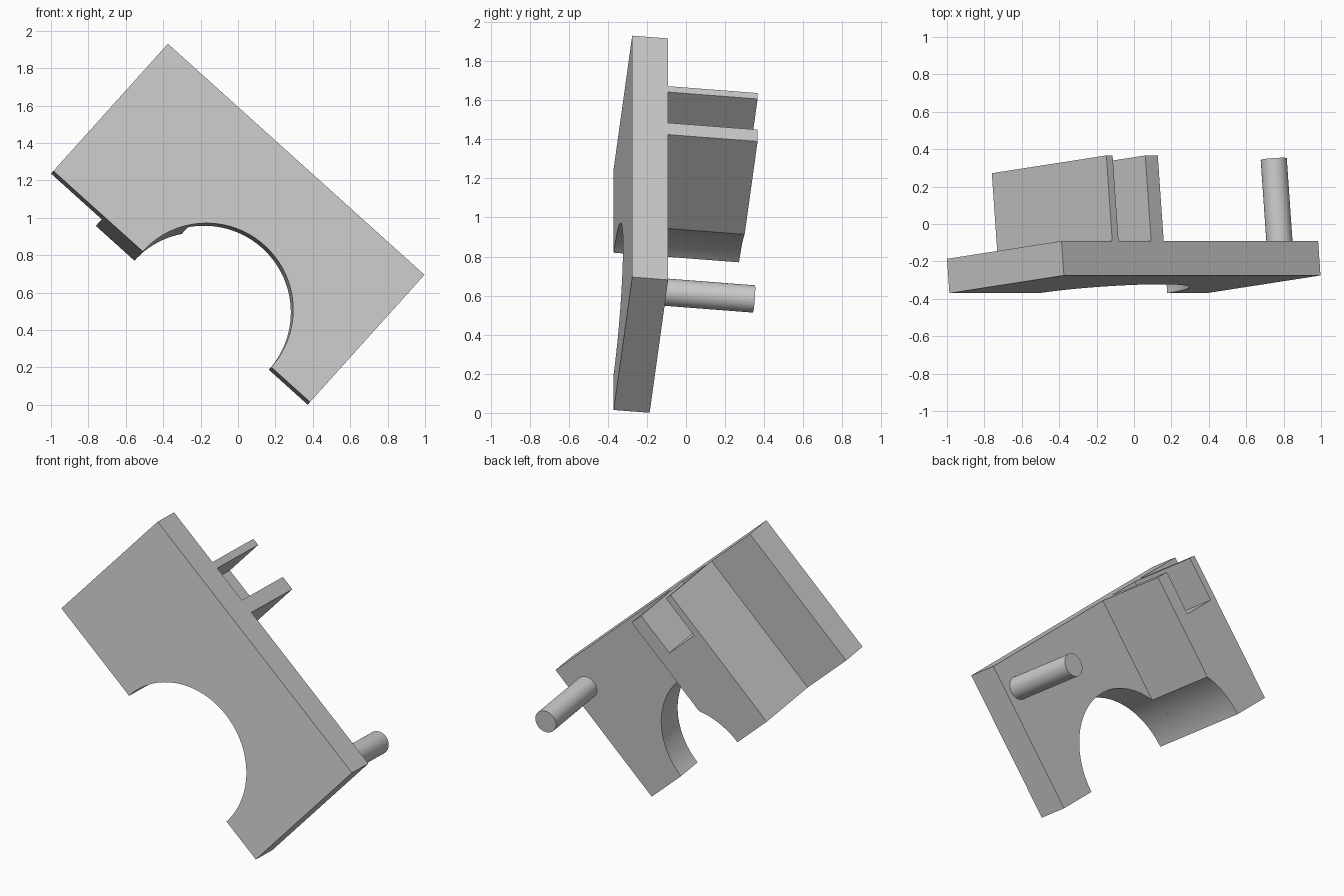
import bpy
import bmesh
from math import asin, cos, pi, sin
from mathutils import Matrix, Vector

cube = bpy.data.objects.get("Cube")
if cube:
    bpy.data.objects.remove(cube, do_unlink=True)

grey = bpy.data.materials.new("plain grey")
grey.use_nodes = True
colour = (0.6, 0.6, 0.6, 1)
grey.diffuse_color = colour
grey.node_tree.nodes["Principled BSDF"].inputs["Base Color"].default_value = colour

# Tilted frame of the bracket: along its length, up its height, out of its back
along = Vector((0.743, 0, -0.669)).normalized()
height = Vector((0.665, 0.103, 0.739)).normalized()
height = (height - along * height.dot(along)).normalized()
back = height.cross(along)
frame = Matrix((height, along, back)).transposed().to_4x4()
frame.translation = (-0.987, -0.37, 1.25)

LENGTH, HEIGHT, THICK, DEPTH = 1.846, 0.92, 0.185, 0.645
CENTRE, RADIUS = 1.105, 0.462


def notch(start, end, steps):
    """Points on the round notch, as (along, height) pairs."""
    angles = [start + (end - start) * i / steps for i in range(steps + 1)]
    return [(CENTRE - RADIUS * cos(a), RADIUS * sin(a)) for a in angles]


def extrude(name, profile, low, high):
    """Solid with the given outline between two depths."""
    bm = bmesh.new()
    face = bm.faces.new([bm.verts.new((v, u, low)) for u, v in profile])
    grown = bmesh.ops.extrude_face_region(bm, geom=[face])["geom"]
    verts = [g for g in grown if isinstance(g, bmesh.types.BMVert)]
    bmesh.ops.translate(bm, verts=verts, vec=(0, 0, high - low))
    bmesh.ops.recalc_face_normals(bm, faces=bm.faces)
    mesh = bpy.data.meshes.new(name)
    bm.to_mesh(mesh)
    bm.free()
    mesh.materials.append(grey)
    obj = bpy.data.objects.new(name, mesh)
    bpy.context.collection.objects.link(obj)
    obj.matrix_world = frame
    bpy.ops.object.select_all(action="DESELECT")
    obj.select_set(True)
    bpy.context.view_layer.objects.active = obj
    bpy.ops.object.shade_smooth_by_angle()


# Plate with a half-round notch in its long lower edge
extrude("plate", [(0, HEIGHT), (0, 0)] + notch(0, pi, 64)
        + [(LENGTH, 0), (LENGTH, HEIGHT)], 0, THICK)

# Block behind the plate, cut by the same notch and slotted at the top
left, slot_left, slot_right, right, floor = 0.365, 0.41, 0.645, 0.735, 0.65
meet = pi / 2 - asin((CENTRE - right) / RADIUS)
extrude("slotted_block", [(left, HEIGHT), (left, 0)] + notch(0, meet, 16)
        + [(right, HEIGHT), (slot_right, HEIGHT), (slot_right, floor),
           (slot_left, floor), (slot_left, HEIGHT)], THICK, DEPTH)

# Round pin near the far end
turns = [2 * pi * i / 40 for i in range(40)]
extrude("pin", [(1.735 + 0.07 * cos(a), 0.735 + 0.07 * sin(a)) for a in turns],
        THICK, DEPTH)
